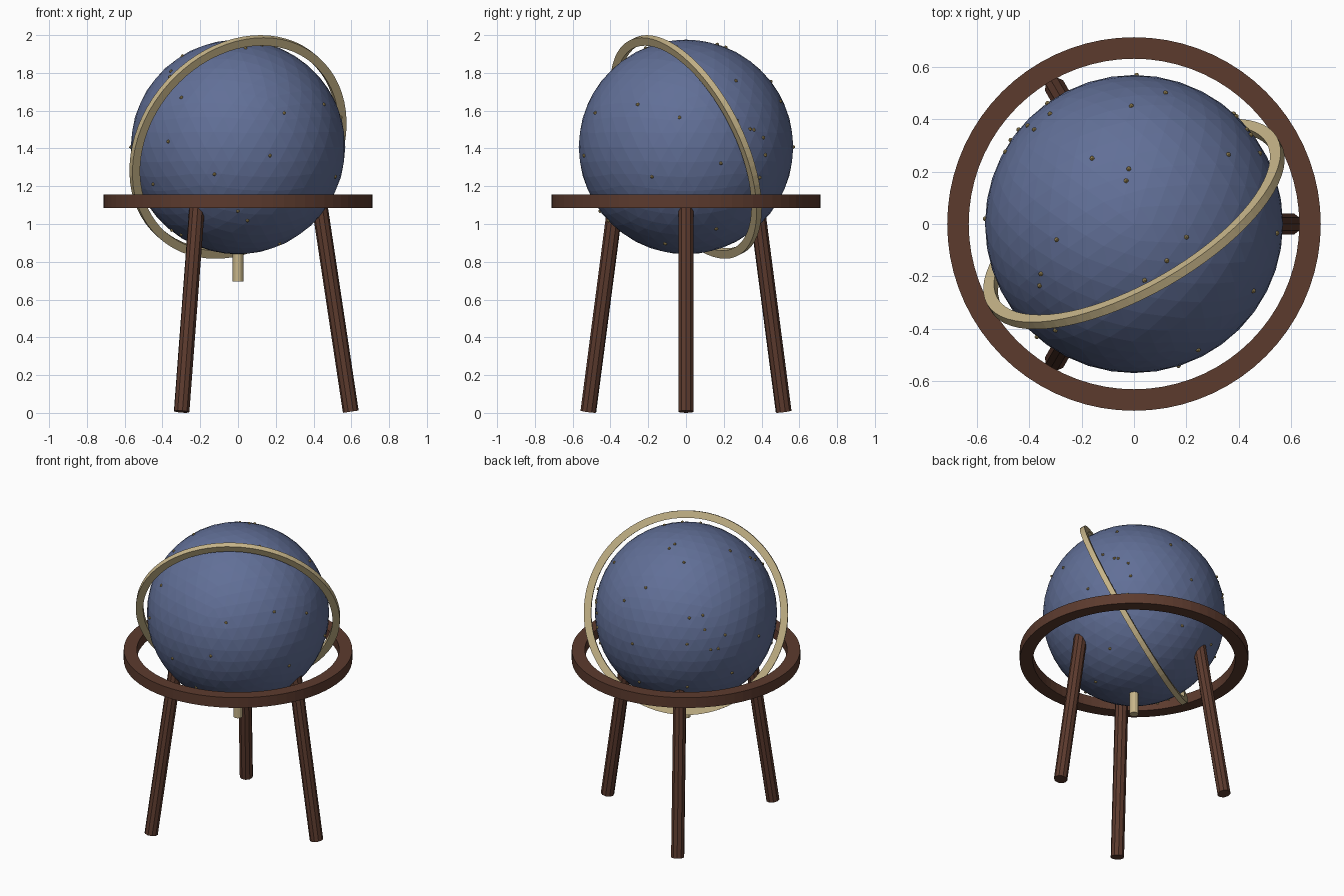
import bpy, bmesh, math
from mathutils import Vector, Matrix

if "Cube" in bpy.data.objects:
    bpy.data.objects.remove(bpy.data.objects["Cube"])

CENTRE = Vector((0, 0, 1.408))
R = 0.568


def material(name, rgb):
    m = bpy.data.materials.new(name)
    m.diffuse_color = (*rgb, 1)
    m.use_nodes = True
    m.node_tree.nodes["Principled BSDF"].inputs["Base Color"].default_value = m.diffuse_color
    return m


BLUE = material("night blue", (0.12, 0.16, 0.31))
WOOD = material("dark wood", (0.107, 0.043, 0.027))
BRASS = material("pale brass", (0.57, 0.46, 0.25))
GOLD = material("star gold", (0.46, 0.34, 0.13))


def finish(bm, name, mat):
    bmesh.ops.recalc_face_normals(bm, faces=bm.faces)
    me = bpy.data.meshes.new(name)
    bm.to_mesh(me)
    bm.free()
    me.materials.append(mat)
    ob = bpy.data.objects.new(name, me)
    bpy.context.collection.objects.link(ob)
    return ob


def band(name, mat, inner, outer, half, matrix, n=72):
    """Flat ring with a rectangular section, axis along local z."""
    bm = bmesh.new()
    section = [(inner, -half), (outer, -half), (outer, half), (inner, half)]
    loops = []
    for i in range(n):
        a = 2 * math.pi * i / n
        loops.append([bm.verts.new(matrix @ Vector((r * math.cos(a), r * math.sin(a), z)))
                      for r, z in section])
    for i in range(n):
        p, q = loops[i], loops[(i + 1) % n]
        for k in range(4):
            j = (k + 1) % 4
            bm.faces.new((p[k], q[k], q[j], p[j]))
    return finish(bm, name, mat)


def rod(name, mat, a, b, radius, sides):
    """Straight cylinder between two points."""
    a, b = Vector(a), Vector(b)
    d = b - a
    mat4 = Matrix.Translation((a + b) / 2) @ d.to_track_quat('Z', 'Y').to_matrix().to_4x4()
    bm = bmesh.new()
    bmesh.ops.create_cone(bm, cap_ends=True, segments=sides, radius1=radius,
                          radius2=radius, depth=d.length, matrix=mat4)
    return finish(bm, name, mat)


# Globe
bm = bmesh.new()
bmesh.ops.create_icosphere(bm, subdivisions=4, radius=R, matrix=Matrix.Translation(CENTRE))
finish(bm, "globe", BLUE)

# Wooden horizon ring
band("horizon_ring", WOOD, 0.63, 0.712, 0.035, Matrix.Translation((0, 0, 1.12)))

# Tilted brass ring around the globe
t, a = math.radians(23.5), math.radians(30)
axis = Vector((-math.sin(a) * math.cos(t), math.cos(a) * math.cos(t), math.sin(t)))
tilt = Matrix.Translation(CENTRE) @ axis.to_track_quat('Z', 'Y').to_matrix().to_4x4()
band("meridian_ring", BRASS, 0.592, 0.638, 0.017, tilt)

# Three splayed legs, their tops buried in the globe
for i in range(3):
    c, s = math.cos(i * math.tau / 3), math.sin(i * math.tau / 3)
    rod(f"leg_{i + 1}", WOOD, (0.597 * c, 0.597 * s, 0.0065),
        (0.432 * c, 0.432 * s, 1.1), 0.042, 10)

# Brass pin under the globe
rod("bottom_pin", BRASS, (0, 0, 0.695), (0, 0, 0.86), 0.029, 12)

# Star studs: plan positions on the upper and lower halves of the globe
UPPER = [(.01, .57), (.12, .50), (-.01, .45), (-.32, .42), (-.33, .46), (-.405, .375),
         (-.38, .36), (-.47, .32), (-.49, .275), (-.16, .25), (-.02, .21), (-.03, .165),
         (.36, .265), (.39, .41), (.43, .36), (.48, .27), (.445, .34), (-.57, .02),
         (-.295, -.06), (-.355, -.19), (-.36, -.235), (.2, -.05), (.125, -.14),
         (.04, -.215), (.545, -.035), (.455, -.255), (.245, -.48), (-.37, -.43),
         (-.30, -.405)]
LOWER = [(.17, -.54), (.515, -.18), (-.125, -.535), (-.45, -.285), (0, -.455), (.05, -.41),
         (-.255, -.35), (-.35, -.08), (-.30, -.13), (.22, -.11), (.53, .185), (.38, .42),
         (.38, .39), (.33, .16), (-.29, .40), (.015, .485), (-.49, .20), (-.44, .36)]
bm = bmesh.new()
for stars, sign in ((UPPER, 1), (LOWER, -1)):
    for x, y in stars:
        z = sign * math.sqrt(max(0, R * R - x * x - y * y))
        p = CENTRE + Vector((x, y, z)).normalized() * R
        bmesh.ops.create_icosphere(bm, subdivisions=1, radius=0.01,
                                   matrix=Matrix.Translation(p))
finish(bm, "star_studs", GOLD)
